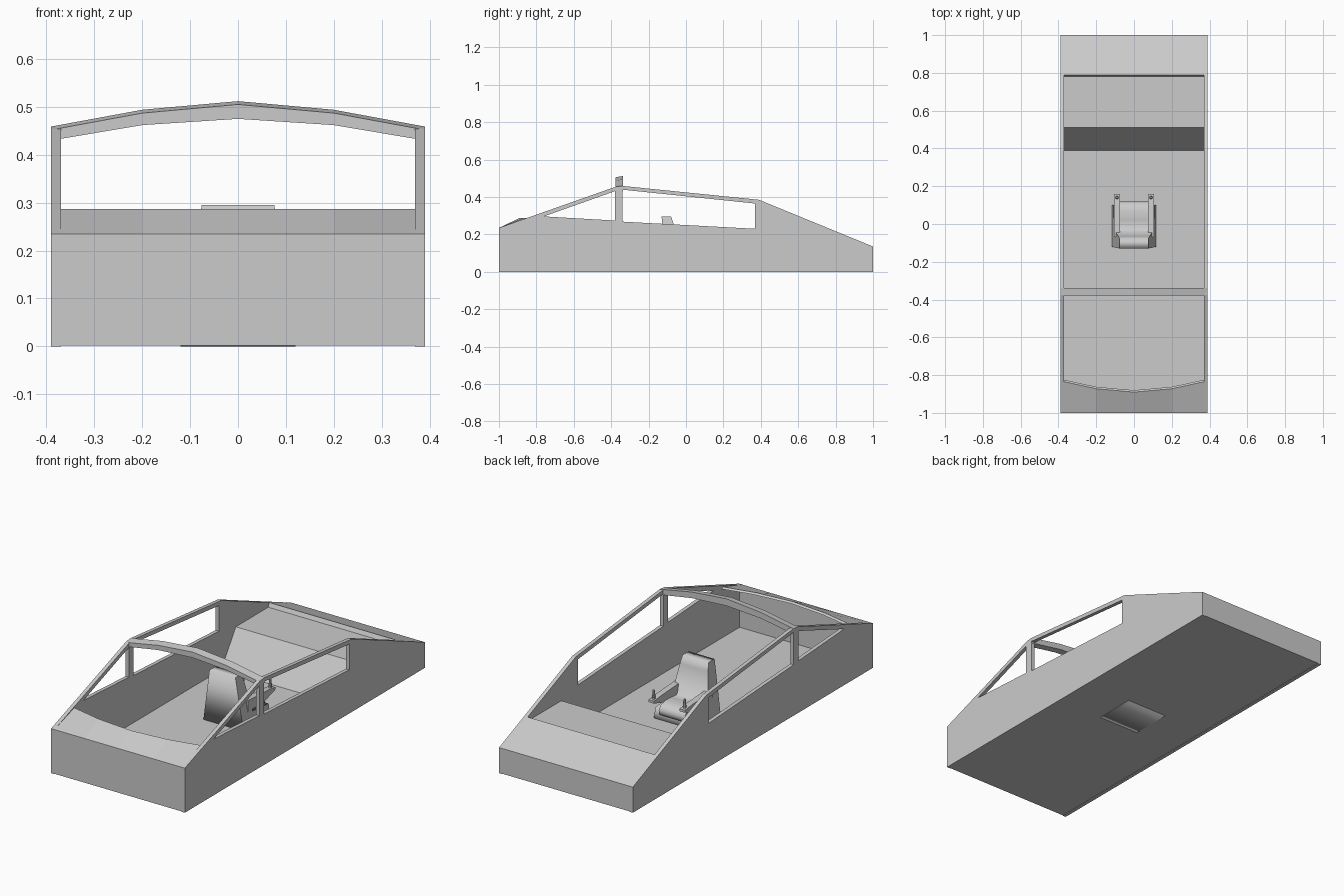
import bpy, bmesh
from mathutils import Matrix

cube = bpy.data.objects.get("Cube")
if cube:
    bpy.data.objects.remove(cube, do_unlink=True)

grey = bpy.data.materials.new("plain_grey")
grey.use_nodes = True
grey.diffuse_color = (0.6, 0.6, 0.6, 1)
grey.node_tree.nodes["Principled BSDF"].inputs["Base Color"].default_value = (0.6, 0.6, 0.6, 1)


def add_object(name, bm):
    """Turn a bmesh into a named grey object."""
    bmesh.ops.recalc_face_normals(bm, faces=bm.faces)
    mesh = bpy.data.meshes.new(name)
    bm.to_mesh(mesh)
    bm.free()
    mesh.materials.append(grey)
    obj = bpy.data.objects.new(name, mesh)
    bpy.context.collection.objects.link(obj)
    return obj


def prism_x(profile, half, taper=0.0, x=0.0):
    """Side profile of (y, z) points spread across x, narrowing with height."""
    bm = bmesh.new()
    rings = [[bm.verts.new((x + s * (half - taper * z), y, z)) for y, z in profile]
             for s in (-1, 1)]
    for ring in rings:
        bm.faces.new(ring)
    n = len(profile)
    for i in range(n):
        j = (i + 1) % n
        bm.faces.new((rings[0][i], rings[0][j], rings[1][j], rings[1][i]))
    return bm


def smooth_profile(obj):
    """Smooth the swept faces while the flat flanks stay crisp."""
    for face in obj.data.polygons:
        face.use_smooth = abs(face.normal.x) < 0.5


# Side walls: one outline with two window openings
outline = [(-1, 0), (1, 0), (1, 0.135), (0.39, 0.385), (-0.34, 0.459), (-0.375, 0.455), (-1, 0.235)]
front_window = [(-0.76, 0.296), (-0.38, 0.274), (-0.38, 0.431)]
rear_window = [(-0.34, 0.268), (0.37, 0.23), (0.37, 0.365), (-0.34, 0.439)]


def side_wall(name, x):
    curve = bpy.data.curves.new(name + "_outline", "CURVE")
    curve.dimensions = "2D"
    curve.fill_mode = "BOTH"
    curve.extrude = 0.01
    for loop in (outline, front_window, rear_window):
        spline = curve.splines.new("POLY")
        spline.points.add(len(loop) - 1)
        for point, (y, z) in zip(spline.points, loop):
            point.co = (y, z, 0, 1)
        spline.use_cyclic_u = True
    temp = bpy.data.objects.new(name + "_outline", curve)
    bpy.context.collection.objects.link(temp)
    bpy.context.view_layer.update()
    mesh = bpy.data.meshes.new_from_object(temp.evaluated_get(bpy.context.evaluated_depsgraph_get()))
    bpy.data.objects.remove(temp, do_unlink=True)
    bm = bmesh.new()
    bm.from_mesh(mesh)
    bmesh.ops.remove_doubles(bm, verts=bm.verts, dist=0.0001)
    # local x, y, z become world y, z, x
    bm.transform(Matrix(((0, 0, 1, x), (1, 0, 0, 0), (0, 1, 0, 0), (0, 0, 0, 1))))
    for face in bm.faces:
        face.smooth = False
    add_object(name, bm)


side_wall("left_wall", 0.38)
side_wall("right_wall", -0.38)

# Hull tub: floor, nose plate, rear step, shelf and rear deck
add_object("hull_tub", prism_x([(-1, 0.002), (1, 0.002), (1, 0.135), (0.79, 0.221), (0.78, 0.2),
                                (0.51, 0.2), (0.39, 0.02), (-0.975, 0.02), (-0.975, 0.235),
                                (-1, 0.235)], 0.37))

# Cowl with a curved rear edge
bm = bmesh.new()
rows = []
for x, y in ((-0.37, -0.835), (-0.2, -0.872), (0, -0.89), (0.2, -0.872), (0.37, -0.835)):
    rows.append([bm.verts.new(p) for p in
                 ((x, -1, 0.235), (x, y, 0.287), (x, y + 0.01, 0.279), (x, -0.98, 0.225))])
for a, b in zip(rows, rows[1:]):
    for i in range(4):
        j = (i + 1) % 4
        bm.faces.new((a[i], b[i], b[j], a[j]))
bm.faces.new(rows[0])
bm.faces.new(rows[-1])
add_object("cowl", bm)

# Roof arch between the side pillars
bm = bmesh.new()
sections = []
for x, top, low in ((-0.39, 0.459, 0.43), (-0.2, 0.494, 0.462), (0, 0.512, 0.475),
                    (0.2, 0.494, 0.462), (0.39, 0.459, 0.43)):
    sections.append([bm.verts.new(p) for p in ((x, -0.378, top - 0.007), (x, -0.338, top),
                                               (x, -0.338, low), (x, -0.378, low))])
for a, b in zip(sections, sections[1:]):
    for i in range(4):
        j = (i + 1) % 4
        bm.faces.new((a[i], b[i], b[j], a[j]))
bm.faces.new(sections[0])
bm.faces.new(sections[-1])
add_object("roof_arch", bm)

# Seat shell and padded cushion
shell = add_object("seat_shell", prism_x([(-0.12, 0), (0.1, 0), (0.1, 0.08), (-0.03, 0.09),
                                          (-0.066, 0.255), (-0.08, 0.295), (-0.13, 0.295)],
                                         0.12, 0.15))
smooth_profile(shell)
cushion = add_object("seat_cushion", prism_x([(0.09, 0.04), (0.115, 0.055), (0.12, 0.08),
                                              (0.105, 0.1), (0.07, 0.112), (0.02, 0.11),
                                              (-0.025, 0.105), (-0.045, 0.125), (-0.064, 0.23),
                                              (-0.08, 0.23), (-0.05, 0.06)], 0.075))
smooth_profile(cushion)

# Armrests with control sticks
for side, s in (("left", 1), ("right", -1)):
    add_object(side + "_armrest", prism_x([(-0.07, 0.1), (0.06, 0.1), (0.16, 0.13), (0.16, 0.143),
                                           (0.1, 0.15), (-0.07, 0.16)], 0.016, 0, s * 0.09))
    bm = bmesh.new()
    bmesh.ops.create_cone(bm, cap_ends=True, segments=8, radius1=0.009, radius2=0.006, depth=0.05,
                          matrix=Matrix.Translation((s * 0.09, 0.14, 0.165)))
    add_object(side + "_stick", bm)
